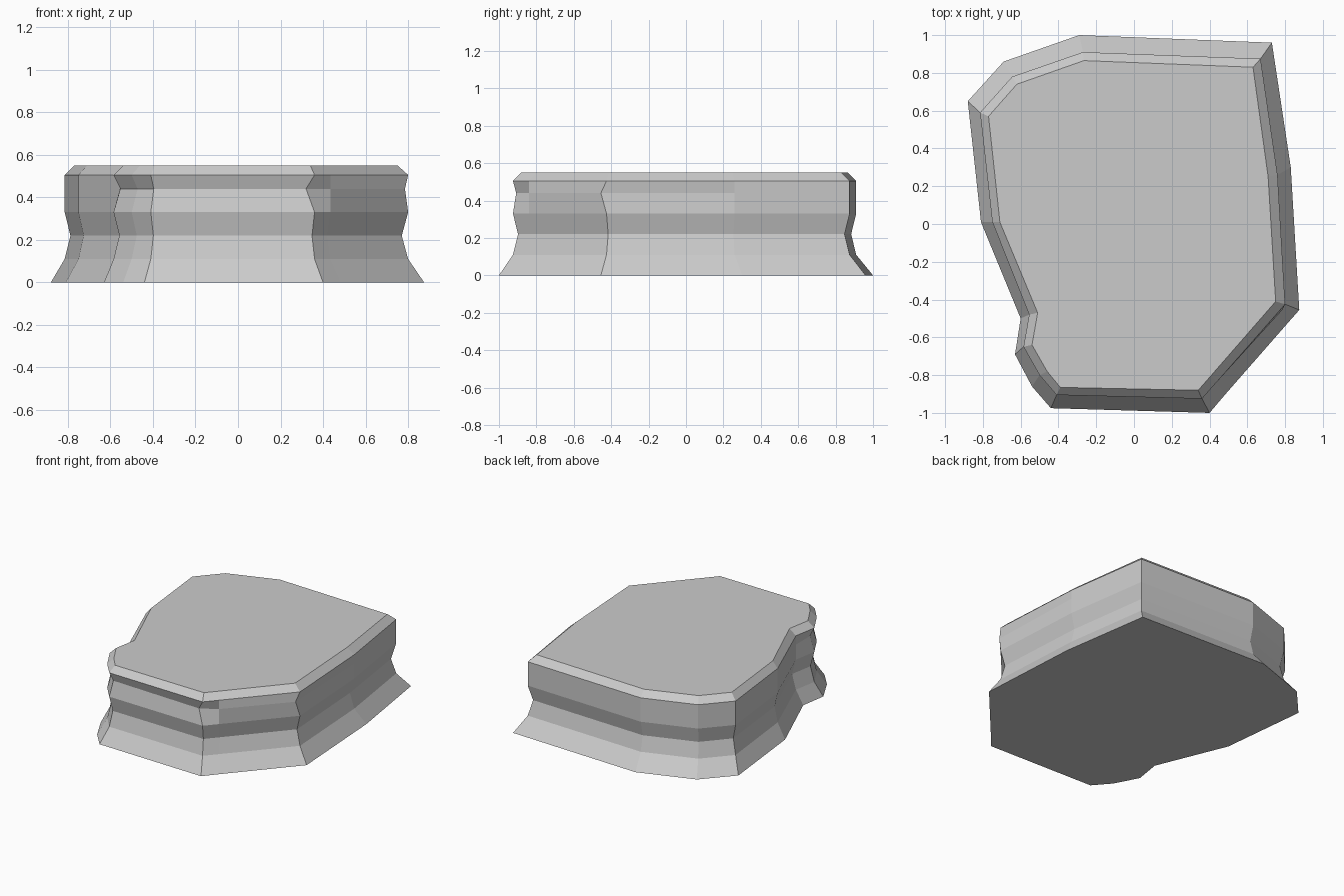
import bpy, bmesh
from mathutils import Vector

if "Cube" in bpy.data.objects:
    bpy.data.objects.remove(bpy.data.objects["Cube"])

# Matching outlines: flared foot, rim, and bevelled top
foot = [(-.88, .65), (-.69, .86), (-.29, 1.0), (.73, .96), (.83, .30), (.875, -.455), (.485, -.90),
        (.40, -1.0), (-.44, -.975), (-.54, -.86), (-.63, -.69), (-.60, -.50), (-.81, .01)]
rim = [(-.815, .59), (-.645, .78), (-.27, .91), (.67, .875), (.76, .26), (.80, -.425), (.435, -.84),
       (.36, -.925), (-.41, -.905), (-.50, -.80), (-.585, -.65), (-.555, -.48), (-.75, .01)]
top = [(-.77, .57), (-.62, .74), (-.265, .865), (.63, .83), (.71, .25), (.75, -.41), (.41, -.80),
       (.34, -.88), (-.39, -.865), (-.46, -.78), (-.54, -.64), (-.51, -.47), (-.71, .01)]


def blend(a, b, t):
    return [Vector(p).lerp(Vector(q), t) for p, q in zip(a, b)]


waist = blend(rim, top, 0.6)
# Chipped groove under the rim along the front
chip = list(rim)
chip[5] = (.785, -.455)
chip[7] = (.32, -.908)
for i in (8, 9, 10):
    chip[i] = blend(rim, top, 0.7)[i]

levels = [(0, foot), (.11, rim), (.22, waist), (.33, rim), (.44, chip), (.505, rim), (.55, top)]

# Loft the outlines into one stone slab
bm = bmesh.new()
rings = [[bm.verts.new((p[0], p[1], z)) for p in outline] for z, outline in levels]
n = len(foot)
for low, high in zip(rings, rings[1:]):
    for i in range(n):
        j = (i + 1) % n
        bm.faces.new((low[i], low[j], high[j], high[i]))
bm.faces.new(rings[0])
bm.faces.new(rings[-1])
bmesh.ops.recalc_face_normals(bm, faces=bm.faces)
mesh = bpy.data.meshes.new("stone_slab")
bm.to_mesh(mesh)
bm.free()
bpy.context.collection.objects.link(bpy.data.objects.new("stone_slab", mesh))
